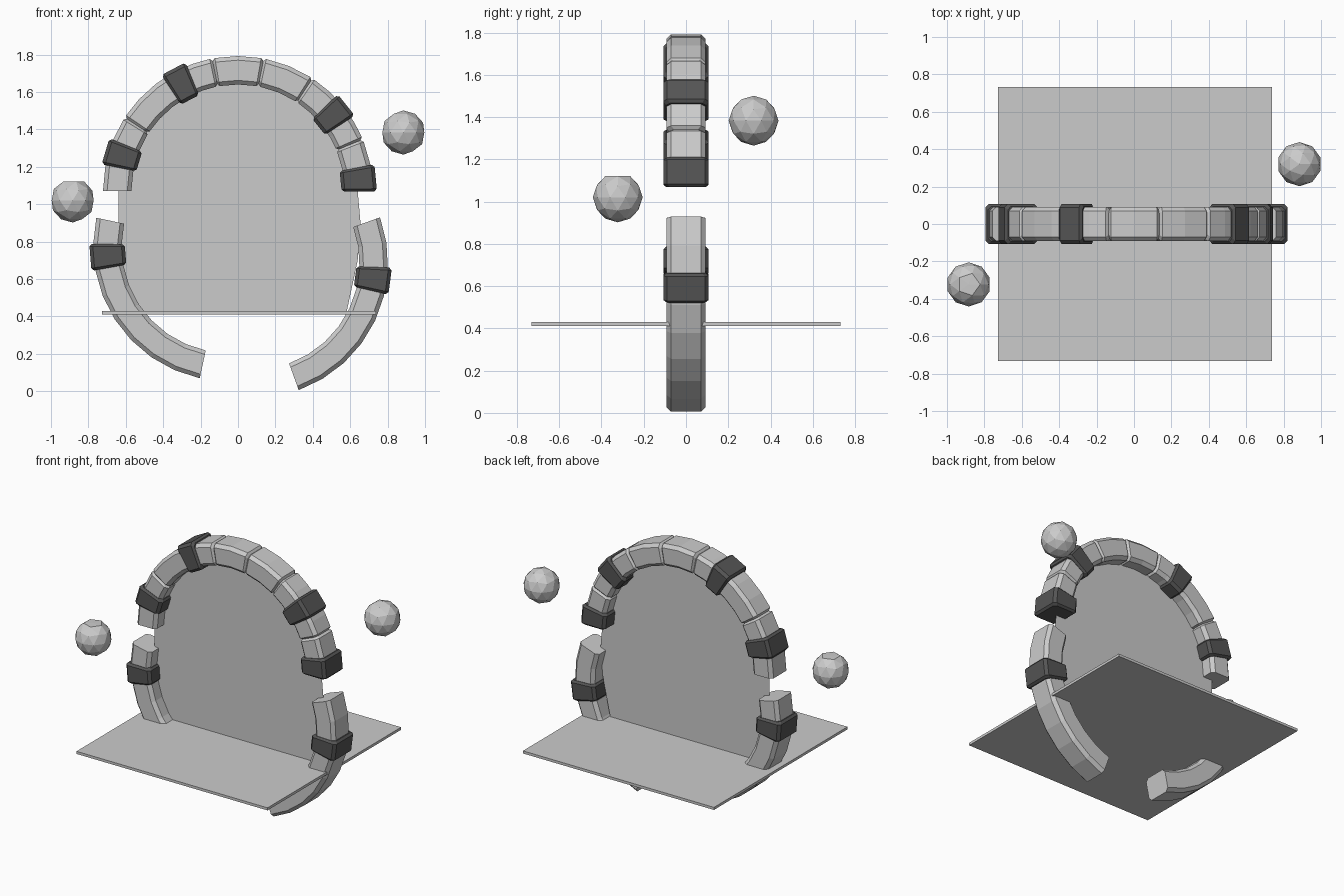
import bpy, bmesh
from math import radians, cos, sin, ceil

if "Cube" in bpy.data.objects:
    bpy.data.objects.remove(bpy.data.objects["Cube"])

dark = bpy.data.materials.new("dark_stone")
dark.diffuse_color = (0.09, 0.09, 0.09, 1)
dark.use_nodes = True
dark.node_tree.nodes["Principled BSDF"].inputs["Base Color"].default_value = dark.diffuse_color


def finish(name, bm, mat=None, recalc=True):
    if recalc:
        bmesh.ops.recalc_face_normals(bm, faces=bm.faces[:])
    me = bpy.data.meshes.new(name)
    bm.to_mesh(me)
    bm.free()
    ob = bpy.data.objects.new(name, me)
    bpy.context.collection.objects.link(ob)
    if mat:
        me.materials.append(mat)
    return ob


def arc_block(name, centre, a0, a1, r0, r1, half_y, chamfer=0.022,
              bevel=(True, True), inset=0.013, mat=None):
    """Curved stone: chamfered section swept from angle a0 to a1 (degrees)."""
    steps = max(1, ceil((a1 - a0) / 11.3 - 0.01))
    stations = [[a0 + (a1 - a0) * i / steps, 0] for i in range(steps + 1)]
    if bevel[0]:
        stations[0][0] += 1.1
        stations.insert(0, [a0, inset])
    if bevel[1]:
        stations[-1][0] -= 1.1
        stations.append([a1, inset])
    bm = bmesh.new()
    rings = []
    for ang, d in stations:
        ri, ro, h, c = r0 + d, r1 - d, half_y - d, chamfer
        section = [(ri, h - c), (ri + c, h), (ro - c, h), (ro, h - c),
                   (ro, c - h), (ro - c, -h), (ri + c, -h), (ri, c - h)]
        a = radians(ang)
        rings.append([bm.verts.new((centre[0] + r * cos(a), y, centre[1] + r * sin(a)))
                      for r, y in section])
    for p, q in zip(rings, rings[1:]):
        for i in range(8):
            j = (i + 1) % 8
            bm.faces.new((p[i], p[j], q[j], q[i]))
    bm.faces.new(rings[0])
    bm.faces.new(rings[-1])
    return finish(name, bm, mat)


TOP, LEFT, RIGHT = (0, 1.07), (-0.052, 0.775), (0.08, 0.685)
R0, R1 = 0.57, 0.722

# Upper half ring, split into stones
seams = [0, 22.5, 38.5, 56.5, 79, 101, 118, 147, 180]
for i, (a, b) in enumerate(zip(seams, seams[1:])):
    arc_block(f"arch_stone_{i + 1}", TOP, a, b, R0, R1, 0.092,
              bevel=(a > 0, b < 180))

# Two displaced lower quarters
arc_block("lower_ring_left", LEFT, 167.8, 257.8, R0, R1, 0.092, bevel=(False, False))
arc_block("lower_ring_right", RIGHT, -70.2, 19.8, R0, R1, 0.092, bevel=(False, False))

# Dark clamp blocks around the ring
clamps = [(TOP, 5.5), (TOP, 38.5), (TOP, 117.8), (TOP, 163.3), (LEFT, 184.6), (RIGHT, -7.5)]
for i, (c, a) in enumerate(clamps):
    arc_block(f"clamp_block_{i + 1}", c, a - 5.6, a + 5.6, 0.553, 0.742, 0.107,
              chamfer=0.018, mat=dark)

# Thin portal sheet inside the ring
bm = bmesh.new()
outline = [(0.58, 0.42), (0.64, 0.7), (0.655, 0.9)]
outline += [(0.64 * cos(radians(a)), 1.07 + 0.64 * sin(radians(a))) for a in range(0, 181, 10)]
outline += [(-0.64, 0.9), (-0.63, 0.7), (-0.57, 0.42)]
bm.faces.new([bm.verts.new((x, 0, z)) for x, z in outline])
finish("portal_sheet", bm, recalc=False)

# Square floor slab
bm = bmesh.new()
bmesh.ops.create_cube(bm, size=1)
for v in bm.verts:
    v.co = (0.006 + v.co.x * 1.466, v.co.y * 1.464, 0.42 + v.co.z * 0.018)
finish("floor_slab", bm)

# Floating low-poly orbs; the left one has a flattened top
for name, pos, flat in (("orb_right", (0.884, 0.32, 1.383), False),
                        ("orb_left", (-0.884, -0.323, 1.02), True)):
    bm = bmesh.new()
    bmesh.ops.create_icosphere(bm, subdivisions=2, radius=0.118)
    for v in bm.verts:
        if flat:
            v.co.z = min(v.co.z, 0.102)
        v.co.x += pos[0]
        v.co.y += pos[1]
        v.co.z += pos[2]
    finish(name, bm)
